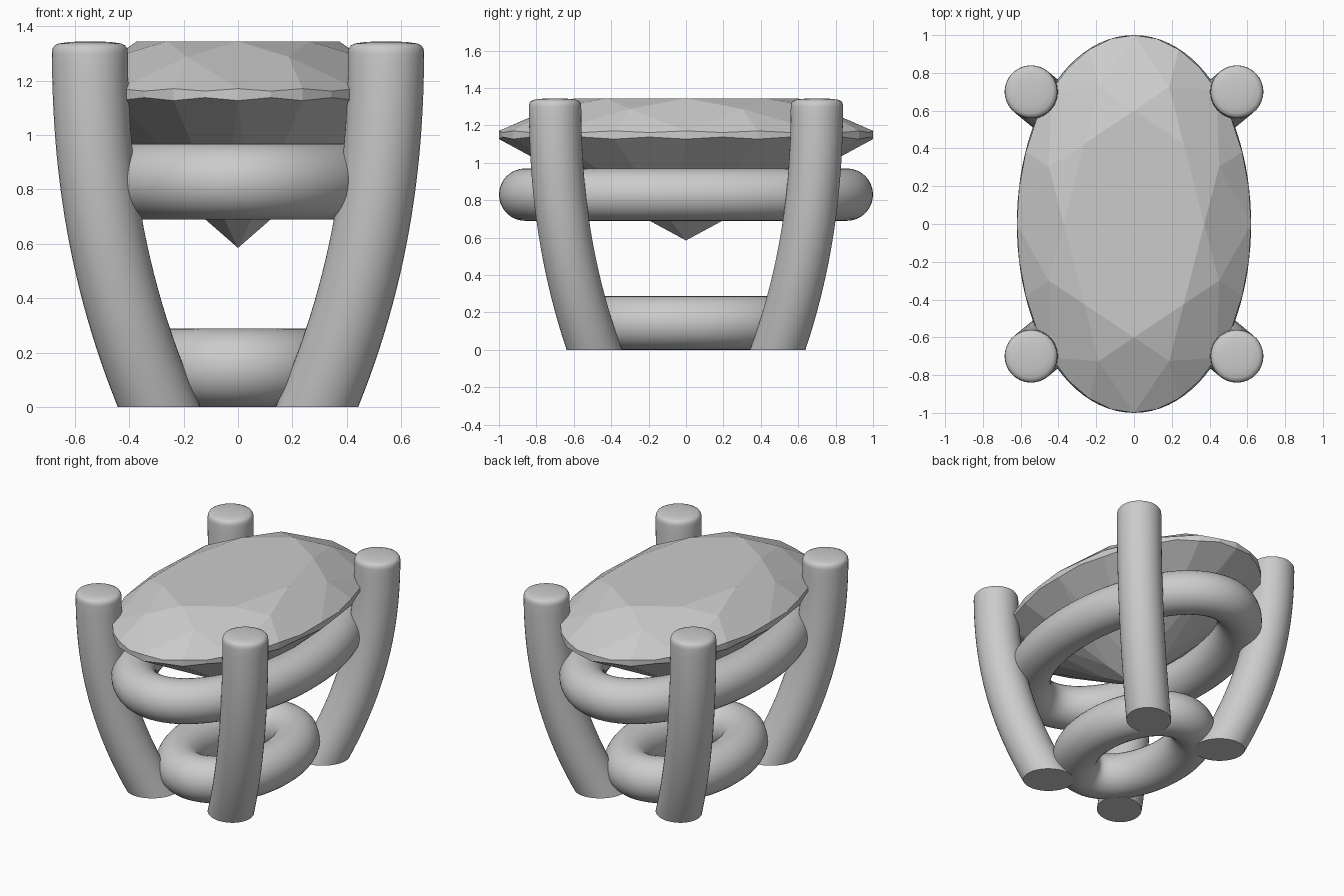
import bpy, bmesh
from math import sin, cos, pi, hypot

if "Cube" in bpy.data.objects:
    bpy.data.objects.remove(bpy.data.objects["Cube"])

RX = 0.62  # width to length ratio of the oval stone


def finish(bm, name, smooth):
    bmesh.ops.recalc_face_normals(bm, faces=bm.faces)
    me = bpy.data.meshes.new(name)
    bm.to_mesh(me)
    bm.free()
    ob = bpy.data.objects.new(name, me)
    bpy.context.collection.objects.link(ob)
    if smooth:
        bpy.ops.object.select_all(action='DESELECT')
        ob.select_set(True)
        bpy.context.view_layer.objects.active = ob
        bpy.ops.object.shade_smooth_by_angle(angle=0.7)
    return ob


def loft(bm, rings, closed=False):
    n = len(rings[0])
    for k in range(len(rings) if closed else len(rings) - 1):
        a, b = rings[k], rings[(k + 1) % len(rings)]
        for i in range(n):
            j = (i + 1) % n
            bm.faces.new((a[i], a[j], b[j], b[i]))


# Oval brilliant-cut stone
def gemstone():
    bm = bmesh.new()

    def ring(n, r, z, offset=0.0):
        return [bm.verts.new((RX * r * sin(2 * pi * (i + offset) / n),
                              r * cos(2 * pi * (i + offset) / n),
                              z if i % 2 == 0 or n == 8 else z + (-0.009 if z > 1.15 else 0.011))) for i in range(n)]

    table = ring(8, 0.6, 1.345)
    mid = ring(8, 0.786, 1.288, 0.5)
    top = ring(32, 1.0, 1.171)
    low = ring(32, 1.0, 1.127)
    pav = ring(8, 0.24, 0.705, 0.5)
    culet = bm.verts.new((0, 0, 0.585))
    f = bm.faces.new
    f(table)
    loft(bm, [top, low])
    for k in range(8):
        g = [(4 * k + i) % 32 for i in range(-2, 5)]
        # crown: star, kite and upper girdle facets
        f((table[k], table[(k + 1) % 8], mid[k]))
        f((table[k], mid[k], top[g[2]], mid[k - 1]))
        f((mid[k], top[g[2]], top[g[3]], top[g[4]]))
        f((mid[k - 1], top[g[0]], top[g[1]], top[g[2]]))
        # pavilion: main and lower girdle facets
        f((culet, pav[k], low[g[2]], pav[k - 1]))
        f((pav[k], low[g[2]], low[g[3]], low[g[4]]))
        f((pav[k - 1], low[g[0]], low[g[1]], low[g[2]]))
    finish(bm, "gemstone", False)


# Oval rails of constant round section
def rail(name, a, b, r, z, n=96, m=32):
    bm = bmesh.new()
    rings = []
    for i in range(n):
        t = 2 * pi * i / n
        nx, ny = b * cos(t), a * sin(t)
        d = hypot(nx, ny)
        rings.append([bm.verts.new((a * cos(t) + r * cos(2 * pi * j / m) * nx / d,
                                    b * sin(t) + r * cos(2 * pi * j / m) * ny / d,
                                    z + r * sin(2 * pi * j / m))) for j in range(m)])
    loft(bm, rings, True)
    finish(bm, name, True)


# Claw leaning outward and turning upright at the top
def claw(name, sx, sy, m=40):
    H, P, DX, DY = 1.345, 2.25, 0.255, 0.21
    lean = hypot(DX, DY)
    ux, uy = sx * DX / lean, sy * DY / lean
    profile = [(1.3 * i / 24, 0.14) for i in range(25)]
    profile += [(1.318, 0.138), (1.33, 0.13), (1.337, 0.115), (1.342, 0.08), (1.345, 0.03)]
    bm = bmesh.new()
    rings = []
    for z, r in profile:
        t = (H - z) / H
        drop = t ** P
        stretch = hypot(1, lean * P / H * t ** (P - 1))
        cx, cy = sx * (0.545 - DX * drop), sy * (0.70 - DY * drop)
        ring = []
        for j in range(m):
            p, q = r * stretch * cos(2 * pi * j / m), r * sin(2 * pi * j / m)
            ring.append(bm.verts.new((cx + p * ux - q * uy, cy + p * uy + q * ux, z)))
        rings.append(ring)
    loft(bm, rings)
    bm.faces.new(rings[0])
    bm.faces.new(rings[-1])
    finish(bm, name, True)


gemstone()
rail("upper_rail", 0.48, 0.86, 0.14, 0.83)
rail("lower_rail", 0.29, 0.46, 0.144, 0.144)
for sx, side in ((-1, "left"), (1, "right")):
    for sy, end in ((-1, "front"), (1, "back")):
        claw(f"{end}_{side}_claw", sx, sy)
